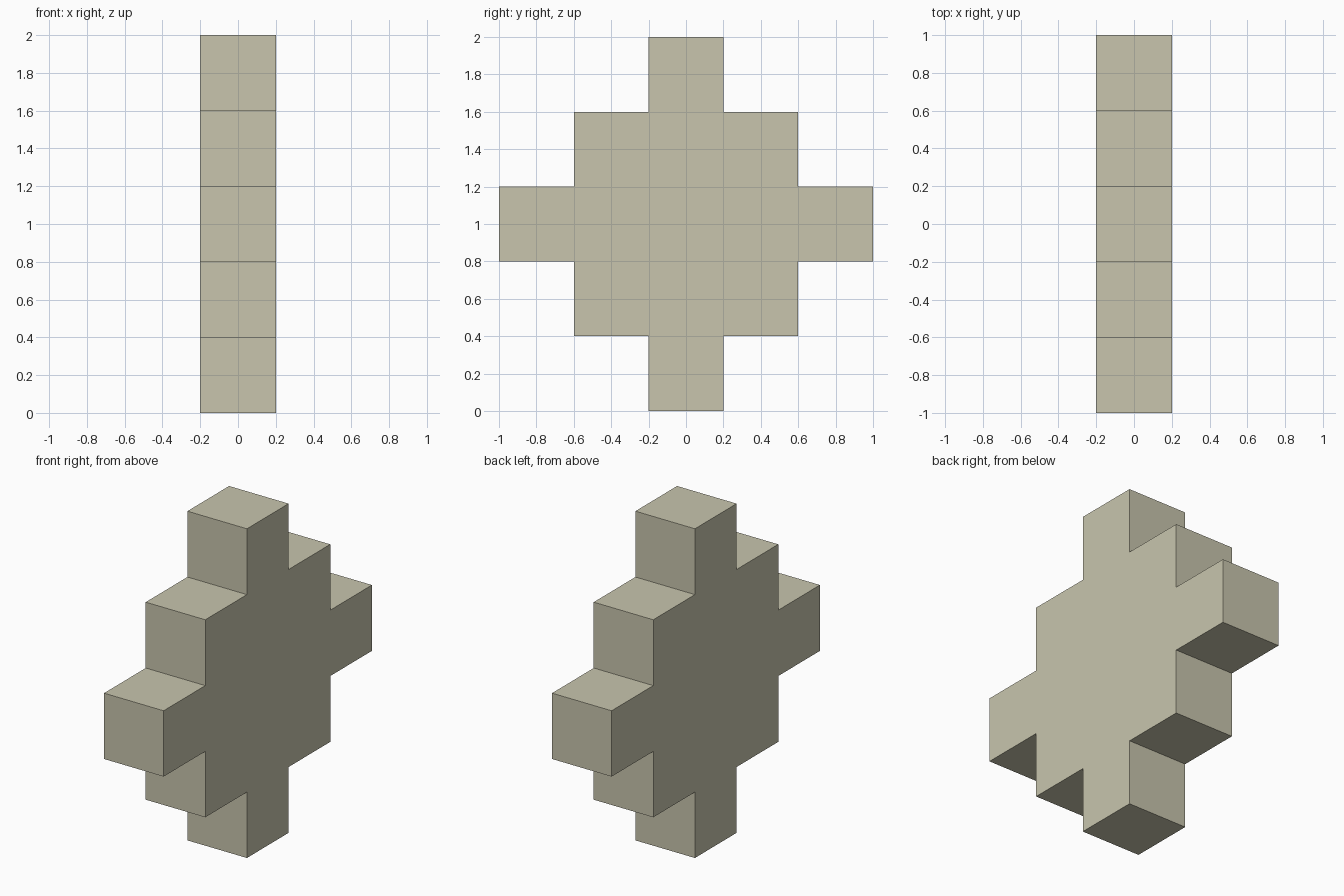
import bpy, bmesh

if "Cube" in bpy.data.objects:
    bpy.data.objects.remove(bpy.data.objects["Cube"])

STEP = 0.4
HALF_WIDTHS = [0.2, 0.6, 1.0, 0.6, 0.2]   # half width of each row, bottom to top

stone = bpy.data.materials.new("pale_khaki")
stone.diffuse_color = (0.58, 0.56, 0.42, 1.0)
stone.use_nodes = True
stone.node_tree.nodes["Principled BSDF"].inputs["Base Color"].default_value = stone.diffuse_color

# Stepped diamond outline in the YZ plane: up the right side, down the left
right = []
for row, w in enumerate(HALF_WIDTHS):
    right += [(w, row * STEP), (w, (row + 1) * STEP)]
outline = right + [(-y, z) for y, z in reversed(right)]

# Extrude the outline through the thickness
bm = bmesh.new()
face = bm.faces.new([bm.verts.new((-STEP / 2, y, z)) for y, z in outline])
new = bmesh.ops.extrude_face_region(bm, geom=[face])["geom"]
bmesh.ops.translate(bm, vec=(STEP, 0, 0),
                    verts=[v for v in new if isinstance(v, bmesh.types.BMVert)])
bmesh.ops.recalc_face_normals(bm, faces=bm.faces)

mesh = bpy.data.meshes.new("stepped_diamond")
bm.to_mesh(mesh)
bm.free()
mesh.materials.append(stone)
bpy.context.collection.objects.link(bpy.data.objects.new("stepped_diamond", mesh))
